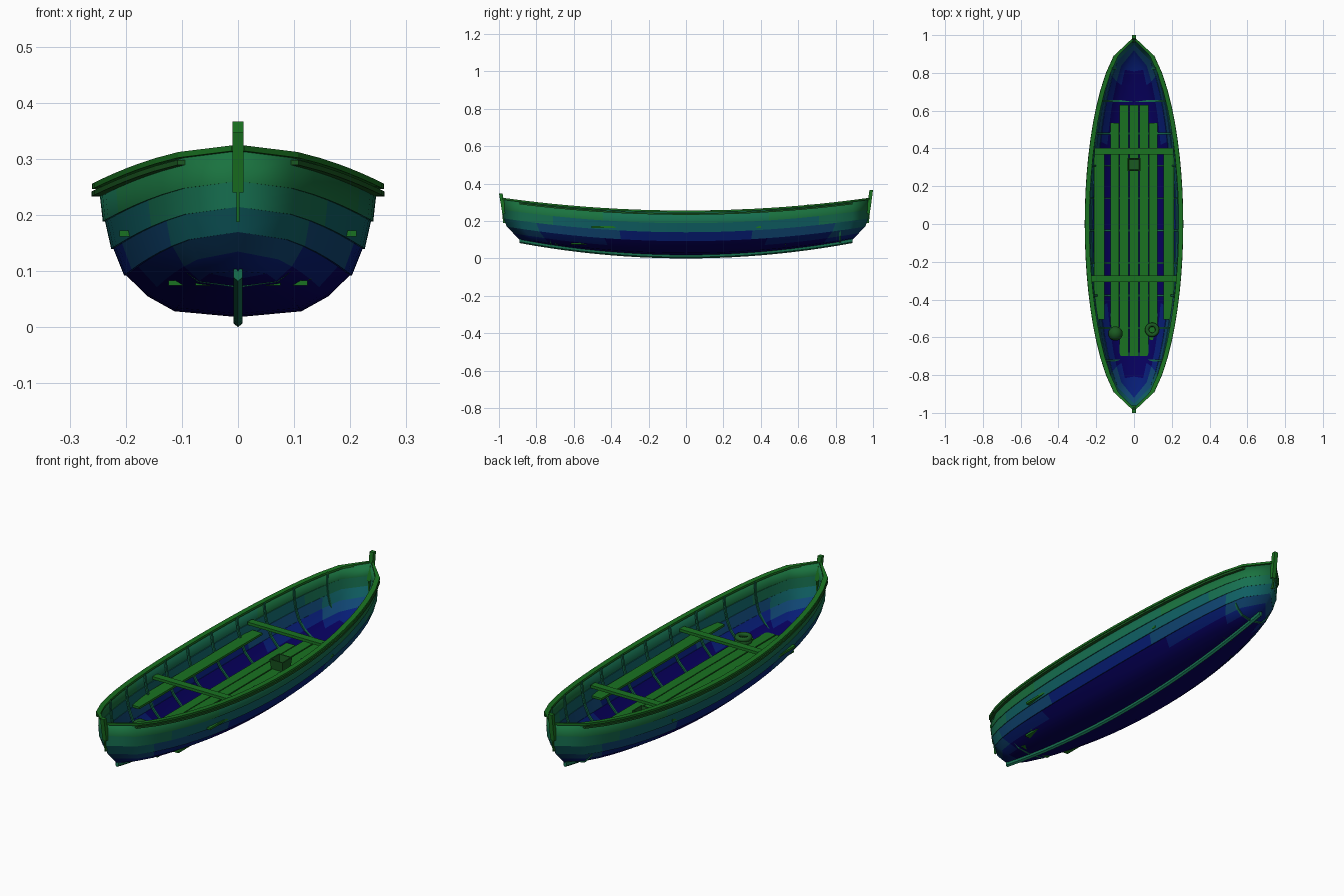
import bpy, bmesh, math
from mathutils import Vector

if "Cube" in bpy.data.objects:
    bpy.data.objects.remove(bpy.data.objects["Cube"])


def material(name, rgb):
    m = bpy.data.materials.new(name)
    m.diffuse_color = (*rgb, 1)
    m.use_nodes = True
    m.node_tree.nodes["Principled BSDF"].inputs["Base Color"].default_value = m.diffuse_color
    return m


WOOD = material("green_wood", (0.01, 0.17, 0.015))
TRIM = material("dark_green_trim", (0.01, 0.10, 0.015))
BANDS = [material("hull_band_%d" % i, c) for i, c in enumerate([
    (0.002, 0.0, 0.11), (0.002, 0.012, 0.18), (0.005, 0.06, 0.17),
    (0.005, 0.12, 0.13), (0.008, 0.16, 0.08), (0.01, 0.17, 0.05)])]


def make(name, verts, faces, mat=None, fix=True):
    me = bpy.data.meshes.new(name)
    me.from_pydata(verts, [], faces)
    bm = bmesh.new()
    bm.from_mesh(me)
    bmesh.ops.remove_doubles(bm, verts=bm.verts, dist=1e-5)
    if fix:
        bmesh.ops.recalc_face_normals(bm, faces=bm.faces)
    bm.to_mesh(me)
    bm.free()
    ob = bpy.data.objects.new(name, me)
    bpy.context.collection.objects.link(ob)
    if mat:
        me.materials.append(mat)
    return ob


def mirror_x(ob):
    m = ob.modifiers.new("mirror", 'MIRROR')
    m.use_clip = True
    m.merge_threshold = 0.0005


def smooth(ob, angle=30):
    bpy.ops.object.select_all(action='DESELECT')
    ob.select_set(True)
    bpy.context.view_layer.objects.active = ob
    bpy.ops.object.shade_smooth_by_angle(angle=math.radians(angle))


def sweep(name, rings, mat):
    n = len(rings[0])
    verts = [p for r in rings for p in r]
    faces = [(i * n + j, i * n + (j + 1) % n, (i + 1) * n + (j + 1) % n, (i + 1) * n + j)
             for i in range(len(rings) - 1) for j in range(n)]
    faces += [tuple(range(n)), tuple(range(len(verts) - n, len(verts)))]
    return make(name, verts, faces, mat)


def box(name, x0, x1, y0, y1, z0, z1, mat=WOOD):
    ring = lambda y: [(x0, y, z0), (x1, y, z0), (x1, y, z1), (x0, y, z1)]
    return sweep(name, [ring(y0), ring(y1)], mat)


def hull_point(s, X, Z):
    """Point on the outer skin: s along the boat, X half width, Z height fraction."""
    keel, sheer = 0.018 + 0.082 * s * s, 0.25 + 0.068 * s * s
    length = min(0.975, 0.89 + 0.085 * Z / 0.41) + 0.005 * Z
    x = X * max(0, 1 - s * s) ** (0.45 + 0.1 * Z)
    return Vector((x, s * length, keel + (sheer - keel) * Z))


N = 11
STATIONS = [i / N for i in range(-N, N + 1)]
SECTION = [(0, 0), (0.113, 0.045), (0.161, 0.16), (0.199, 0.32),
           (0.222, 0.525), (0.237, 0.735), (0.248, 1)]

# Overlapping plank hull
rows = []
for i, (X, Z) in enumerate(SECTION):
    rows.append((X, Z))
    if 3 <= i <= 5:
        rows.append((X + 0.004, Z))
R = len(rows)
verts = [hull_point(s, X, Z) for s in STATIONS for X, Z in rows]
# upper planks overhang the ones below
faces = [(i * R + j, (i + 1) * R + j, (i + 1) * R + j + 1, i * R + j + 1)
         for i in range(2 * N) for j in range(R - 1)]
hull = make("hull", verts, faces, fix=False)
for m in BANDS:
    hull.data.materials.append(m)
for p in hull.data.polygons:
    p.material_index = max(0, min(5, int((p.center.z - 0.055) / 0.036)))
mirror_x(hull)
sol = hull.modifiers.new("thickness", 'SOLIDIFY')
sol.thickness = 0.006
sol.offset = -1
smooth(hull, 35)


# Gunwale rail and outer rub strip
def rail(name, stations, x0, x1, z0, z1, mat):
    rings = []
    for s in stations:
        p = hull_point(s, 0.248, 1)
        a, b = max(0, p.x + x0), max(0, p.x + x1)
        rings.append([(a, p.y, p.z + z0), (b, p.y, p.z + z0),
                      (b, p.y, p.z + z1), (a, p.y, p.z + z1)])
    mirror_x(sweep(name, rings, mat))


rail("gunwale_rail", STATIONS, -0.012, 0.012, -0.004, 0.006, WOOD)
rail("rub_strip", STATIONS[1:-1], -0.003, 0.013, -0.017, -0.008, TRIM)

# Keel strip with pointed underside
rings = []
for s in STATIONS:
    p = hull_point(s, 0, 0)
    rings.append([p + Vector(o) for o in ((-0.008, 0, 0.004), (-0.008, 0, -0.011), (0, 0, -0.018),
                                          (0.008, 0, -0.011), (0.008, 0, 0.004))])
sweep("keel", rings, BANDS[4])


# Stem and stern posts with a slimmer foot below
def post(name, sign, top):
    prof = [(0.960, 0.24), (0.982, 0.24), (0.99, 0.29), (1.0, top), (0.981, top), (0.972, 0.30)]
    sweep(name, [[(x, sign * y, z) for y, z in prof] for x in (-0.01, 0.01)], WOOD)
    foot = [(0.960, 0.19), (0.977, 0.188), (0.983, 0.24), (0.960, 0.24)]
    sweep(name + "_foot", [[(x, sign * y, z) for y, z in foot] for x in (-0.003, 0.003)], WOOD)


post("front_post", -1, 0.347)
post("back_post", 1, 0.367)

# Bent ribs following the inner skin
for k in range(10):
    s = (-0.715 + 0.17 * k) / 0.97
    half = [hull_point(s, X, Z) for X, Z in SECTION]
    half = [Vector((max(0, p.x - 0.008), half[-1].y, p.z + (0.008 if i < 4 else 0.002)))
            for i, p in enumerate(half)]
    path = [Vector((-p.x, p.y, p.z)) for p in reversed(half[1:])] + half
    rings = []
    for p in path:
        inner = Vector((p.x * 0.97, p.y, p.z + 0.005))
        rings.append([p + Vector((0, -0.005, 0)), p + Vector((0, 0.005, 0)),
                      inner + Vector((0, 0.005, 0)), inner + Vector((0, -0.005, 0))])
    sweep("rib_%d" % k, rings, BANDS[4])

# Cross seats and side benches
box("back_seat", -0.21, 0.21, 0.368, 0.402, 0.207, 0.220)
box("front_seat", -0.225, 0.225, -0.307, -0.273, 0.207, 0.220)
for side, x in (("left", -0.183), ("right", 0.183)):
    box(side + "_bench", x - 0.028, x + 0.028, -0.505, 0.40, 0.162, 0.172)

# Floor boards
for i, x in enumerate((-0.0525, 0, 0.0525)):
    box("floor_board_%d" % i, x - 0.0235, x + 0.0235, -0.70, 0.63, 0.074, 0.083)
for side, x in (("left", -0.102), ("right", 0.102)):
    box(side + "_floor_board", x - 0.022, x + 0.022, -0.615, 0.535, 0.074, 0.083)

# Open bailer box on the floor
bx = [(-0.034, 0.28), (0.034, 0.28), (0.034, 0.35), (-0.034, 0.35)]
c = Vector((0, 0.315))
loop = lambda k, z: [(x * k, c.y + (y - c.y) * k, z) for x, y in bx]
sweep("bailer", [loop(0.85, 0.083), loop(1, 0.128), loop(0.86, 0.128), loop(0.75, 0.09)], TRIM)

# Round float and rope coil
bpy.ops.mesh.primitive_uv_sphere_add(segments=20, ring_count=12, radius=0.038,
                                     location=(-0.098, -0.58, 0.121))
ball = bpy.context.object
ball.name = "round_float"
ball.data.materials.append(TRIM)
smooth(ball)
for k in range(2):
    bpy.ops.mesh.primitive_torus_add(major_segments=24, minor_segments=8, major_radius=0.027,
                                     minor_radius=0.011, location=(0.096, -0.56, 0.093 + 0.014 * k))
    coil = bpy.context.object
    coil.name = "rope_coil_%d" % k
    coil.data.materials.append(TRIM)
    smooth(coil, 60)
